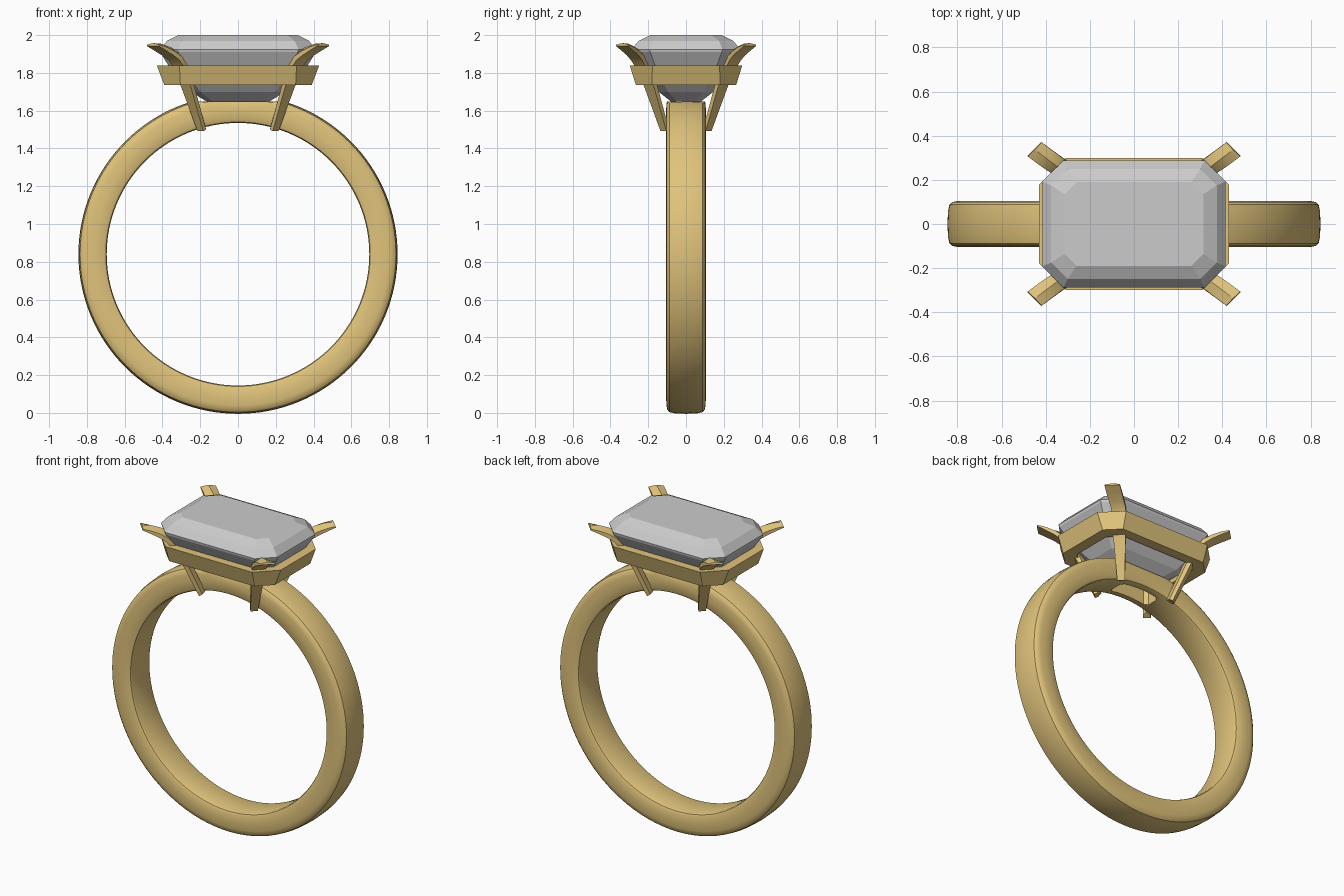
import bpy, bmesh, math
from mathutils import Vector

if "Cube" in bpy.data.objects:
    bpy.data.objects.remove(bpy.data.objects["Cube"])

gold = bpy.data.materials.new("gold")
gold.diffuse_color = (0.75, 0.55, 0.2, 1)
gold.use_nodes = True
gold.node_tree.nodes["Principled BSDF"].inputs["Base Color"].default_value = gold.diffuse_color


def make(name, rings, mat=None, closed=False, angle=30):
    """Loft a list of equal-length point rings; cap the ends or close the loop."""
    bm = bmesh.new()
    vs = [[bm.verts.new(p) for p in ring] for ring in rings]
    n, m = len(vs), len(vs[0])
    for i in range(n if closed else n - 1):
        a, b = vs[i], vs[(i + 1) % n]
        for j in range(m):
            k = (j + 1) % m
            bm.faces.new((a[j], a[k], b[k], b[j]))
    if not closed:
        bm.faces.new(vs[0])
        bm.faces.new(vs[-1])
    bmesh.ops.recalc_face_normals(bm, faces=bm.faces)
    me = bpy.data.meshes.new(name)
    bm.to_mesh(me)
    bm.free()
    ob = bpy.data.objects.new(name, me)
    bpy.context.collection.objects.link(ob)
    if mat:
        me.materials.append(mat)
    if angle:
        smooth(ob, angle)
    return ob


def select(ob):
    bpy.ops.object.select_all(action='DESELECT')
    ob.select_set(True)
    bpy.context.view_layer.objects.active = ob


def smooth(ob, angle):
    select(ob)
    bpy.ops.object.shade_smooth_by_angle(angle=math.radians(angle))


def octagon(x, y, cut, z):
    """Rectangle with cut corners."""
    return [(x, y - cut, z), (x - cut, y, z), (cut - x, y, z), (-x, y - cut, z),
            (-x, cut - y, z), (cut - x, -y, z), (x - cut, -y, z), (x, cut - y, z)]


# Band: half profile (y, radius) mirrored, spun round the y axis, flattened under the stone
half = [(0.085, 0.695), (0.096, 0.70), (0.102, 0.712), (0.105, 0.76), (0.104, 0.80),
        (0.099, 0.823), (0.088, 0.836), (0.06, 0.842), (0.0, 0.845)]
profile = half + [(-y, r) for y, r in reversed(half[:-1])]
SEG = 128
CZ = 0.84
rings = []
for i in range(SEG):
    a = 2 * math.pi * i / SEG
    rings.append([(r * math.sin(a), y, min(CZ + r * math.cos(a), 1.648))
                  for y, r in profile])
band = make("band", rings, gold, closed=True, angle=None)

# Slot through the band beneath the stone
cutter = make("slot_cutter", [octagon(0.14, 0.055, 0.02, z) for z in (1.4, 1.8)], angle=None)
cutter.hide_render = True
mod = band.modifiers.new("slot", 'BOOLEAN')
mod.operation = 'DIFFERENCE'
mod.object = cutter
select(band)
bpy.ops.object.modifier_apply(modifier="slot")
bpy.data.objects.remove(cutter)
smooth(band, 35)

# Step-cut stone
make("stone", [octagon(*s) for s in (
    (0.16, 0.075, 0.03, 1.645), (0.25, 0.145, 0.05, 1.70), (0.345, 0.225, 0.075, 1.80),
    (0.412, 0.284, 0.095, 1.91), (0.415, 0.287, 0.095, 1.925),
    (0.375, 0.25, 0.075, 1.97), (0.315, 0.19, 0.055, 2.0))], angle=None)

# Gallery rail: hollow cut-corner frame that flares upward
make("gallery_rail", [octagon(*s) for s in (
    (0.39, 0.265, 0.085, 1.735), (0.43, 0.298, 0.12, 1.84),
    (0.37, 0.24, 0.09, 1.84), (0.32, 0.20, 0.07, 1.735))], gold, closed=True, angle=None)

# Four flared prongs: ridged section swept along a curved path
path = [(0.185, 0.105, 1.50, 0.022, 0.022), (0.258, 0.178, 1.735, 0.036, 0.026),
        (0.297, 0.222, 1.84, 0.04, 0.026), (0.325, 0.248, 1.885, 0.042, 0.026),
        (0.365, 0.275, 1.915, 0.044, 0.024), (0.41, 0.308, 1.937, 0.045, 0.018),
        (0.45, 0.338, 1.95, 0.045, 0.008)]
side = Vector((1, -1, 0)).normalized()
for sx, xn in ((1, "right"), (-1, "left")):
    for sy, yn in ((1, "back"), (-1, "front")):
        rings = []
        for i, (x, y, z, w, d) in enumerate(path):
            p0, p1 = path[max(i - 1, 0)], path[min(i + 1, len(path) - 1)]
            t = (Vector(p1[:3]) - Vector(p0[:3])).normalized()
            n = side.cross(t).normalized()
            if n.x > 0:
                n = -n
            c = Vector((x, y, z))
            sec = [c + side * u + n * v for u, v in
                   ((-w, -d), (w, -d), (w, 0), (0, d), (-w, 0))]
            rings.append([(p.x * sx, p.y * sy, p.z) for p in sec])
        make(f"{yn}_{xn}_prong", rings, gold, angle=30)
